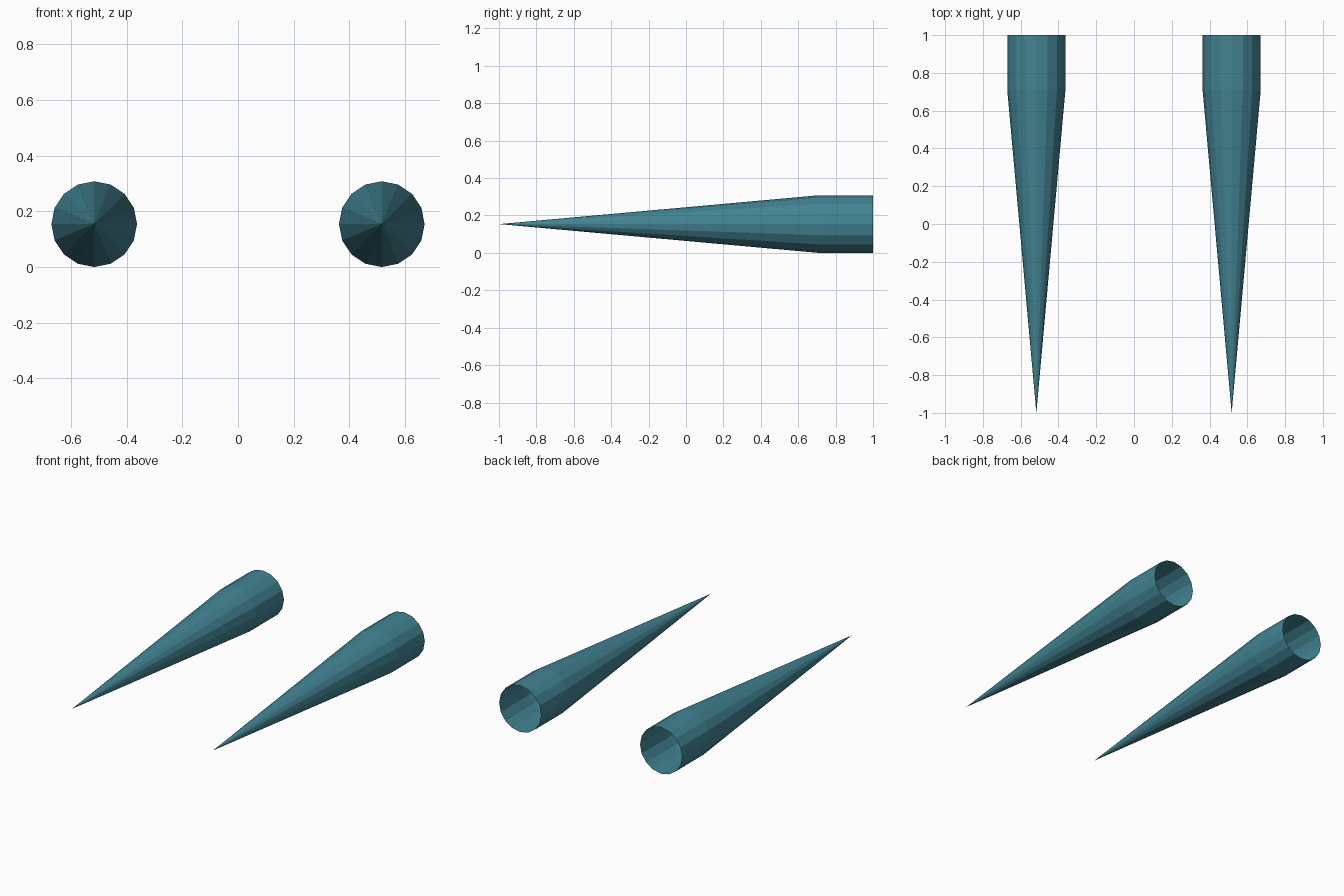
import bpy, bmesh, math

if "Cube" in bpy.data.objects:
    bpy.data.objects.remove(bpy.data.objects["Cube"])

SIDES, R = 16, 0.154
CX, CZ = 0.517, 0.154
TIP_Y, SHOULDER_Y, BACK_Y = -1.0, 0.71, 1.0

teal = bpy.data.materials.new("teal")
teal.diffuse_color = (0.055, 0.23, 0.29, 1)
teal.use_nodes = True
teal.node_tree.nodes["Principled BSDF"].inputs["Base Color"].default_value = teal.diffuse_color


def spike(name, cx):
    """Pointed shell with a short straight collar, open at the back."""
    bm = bmesh.new()
    tip = bm.verts.new((0, TIP_Y, 0))
    rings = []
    for y in (SHOULDER_Y, BACK_Y):
        rings.append([bm.verts.new((R * math.sin(2 * math.pi * i / SIDES), y,
                                    R * math.cos(2 * math.pi * i / SIDES)))
                      for i in range(SIDES)])
    front, back = rings
    for i in range(SIDES):
        j = (i + 1) % SIDES
        bm.faces.new((tip, front[j], front[i]))
        bm.faces.new((front[i], front[j], back[j], back[i]))
    # Make every face point away from the axis
    for f in bm.faces:
        f.normal_update()
        c = f.calc_center_median()
        if f.normal.x * c.x + f.normal.z * c.z < 0:
            f.normal_flip()
    mesh = bpy.data.meshes.new(name)
    bm.to_mesh(mesh)
    bm.free()
    mesh.materials.append(teal)
    ob = bpy.data.objects.new(name, mesh)
    ob.location = (cx, 0, CZ)
    bpy.context.collection.objects.link(ob)


# Left and right spikes
for name, side in (("left_spike", -1), ("right_spike", 1)):
    spike(name, side * CX)
